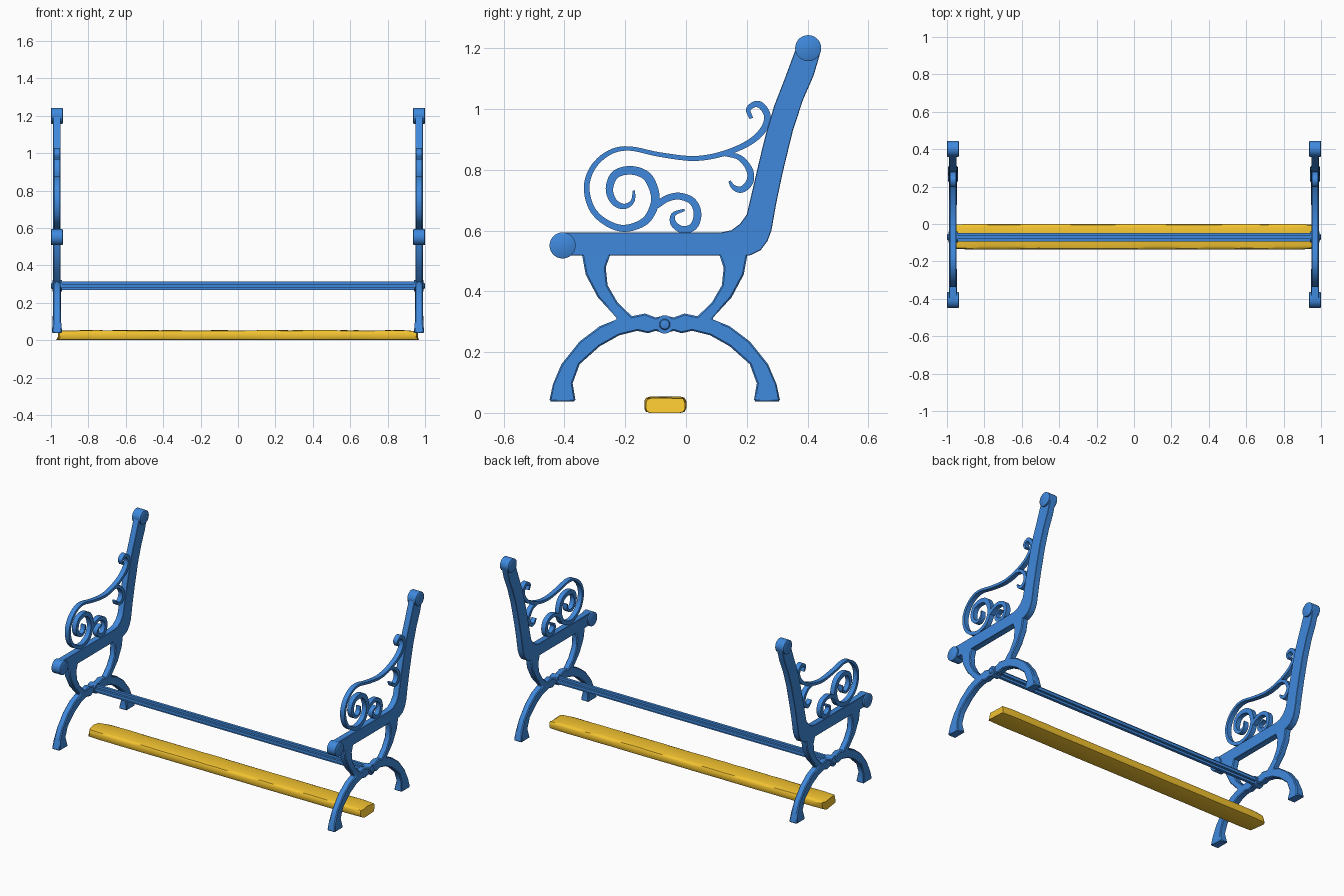
import bpy, bmesh, math, random
from mathutils import Vector

if "Cube" in bpy.data.objects:
    bpy.data.objects.remove(bpy.data.objects["Cube"])

random.seed(4)
XC = 0.968  # centre plane of each cast side frame


def material(name, rgb):
    m = bpy.data.materials.new(name)
    m.diffuse_color = (*rgb, 1)
    m.use_nodes = True
    m.node_tree.nodes["Principled BSDF"].inputs["Base Color"].default_value = m.diffuse_color
    return m


IRON = material("painted_iron", (0.05, 0.25, 0.72))
WOOD = material("yellow_wood", (0.9, 0.55, 0.03))


def finish(name, bm, mat, mirror=True, bevel=0, angle=35):
    bmesh.ops.recalc_face_normals(bm, faces=bm.faces)
    me = bpy.data.meshes.new(name)
    bm.to_mesh(me)
    bm.free()
    for p in me.polygons:
        p.use_smooth = True
    me.set_sharp_from_angle(angle=math.radians(angle))
    me.materials.append(mat)
    ob = bpy.data.objects.new(name, me)
    bpy.context.collection.objects.link(ob)
    if bevel:
        b = ob.modifiers.new("bevel", 'BEVEL')
        b.width, b.segments, b.limit_method = bevel, 1, 'ANGLE'
        b.angle_limit = math.radians(60)
    if mirror:
        ob.modifiers.new("mirror", 'MIRROR').use_axis[0] = True
    return ob


def loft(bm, rings):
    """Skin closed rings of points and cap both ends."""
    vs = [[bm.verts.new(p) for p in r] for r in rings]
    n = len(vs[0])
    for a, b in zip(vs, vs[1:]):
        for i in range(n):
            j = (i + 1) % n
            bm.faces.new((a[i], a[j], b[j], b[i]))
    bm.faces.new(vs[0])
    bm.faces.new(vs[-1])


def plate(name, pts, half, bevel=0):
    bm = bmesh.new()
    loft(bm, [[(XC + s * half, y, z) for y, z in pts] for s in (-1, 1)])
    return finish(name, bm, IRON, bevel=bevel)


def spline(pts, steps=5):
    """Catmull-Rom samples through the points."""
    p = [Vector(q) for q in pts]
    p = [2 * p[0] - p[1]] + p + [2 * p[-1] - p[-2]]
    out = []
    for i in range(1, len(p) - 2):
        a, b, c, d = p[i - 1:i + 3]
        for k in range(steps):
            t = k / steps
            out.append(0.5 * (2 * b + (c - a) * t + (2 * a - 5 * b + 4 * c - d) * t * t
                              + (3 * b - a - 3 * c + d) * t ** 3))
    return out + [p[-2]]


def scroll(name, pts, widths, half=0.015):
    """Flat bar following a curve with changing width."""
    path = spline(pts)
    rings = []
    for i, q in enumerate(path):
        t = path[min(i + 1, len(path) - 1)] - path[max(i - 1, 0)]
        n = Vector((-t.y, t.x)).normalized()
        f = i / (len(path) - 1) * (len(widths) - 1)
        k = min(int(f), len(widths) - 2)
        n *= 0.5 * (widths[k] + (widths[k + 1] - widths[k]) * (f - k))
        a, b = q + n, q - n
        rings.append([(XC - half, *a), (XC + half, *a), (XC + half, *b), (XC - half, *b)])
    bm = bmesh.new()
    loft(bm, rings)
    return finish(name, bm, IRON)


def disc(name, y, z, steps, sides=28):
    """Turned part along x from (offset, radius) steps."""
    bm = bmesh.new()
    loft(bm, [[(XC + dx, y + r * math.cos(2 * math.pi * i / sides),
                z + r * math.sin(2 * math.pi * i / sides)) for i in range(sides)]
              for dx, r in steps])
    return finish(name, bm, IRON)


# Seat bar and leaning back post
plate("seat_and_back_post", [
    (-.406, .594), (.117, .594), (.15, .601), (.178, .622), (.2, .653), (.218, .73),
    (.24, .825), (.262, .915), (.29, 1.01), (.325, 1.1), (.362, 1.2), (.402, 1.225),
    (.442, 1.185), (.42, 1.11), (.385, 1.03), (.352, .93), (.318, .79), (.297, .69),
    (.281, .6), (.268, .565), (.245, .535), (.21, .518), (-.406, .518)], 0.02, 0.002)

# Round ends of the seat bar and back post
ROLL = [(-.032, .038), (-.029, .043), (.029, .043), (.032, .038)]
disc("seat_roll", -.406, .551, ROLL)
disc("back_roll", .402, 1.2, ROLL)

# Curved crossing legs: one half outline, reflected front to back
half_leg = [
    (-.07, .32), (-.1, .314), (-.135, .327), (-.178, .318), (-.225, .363), (-.258, .42),
    (-.264, .478), (-.248, .525), (-.343, .525), (-.33, .455), (-.29, .38), (-.225, .309),
    (-.284, .285), (-.35, .235), (-.41, .16), (-.438, .094), (-.45, .038), (-.363, .038),
    (-.373, .097), (-.35, .16), (-.284, .219), (-.22, .255), (-.16, .27), (-.125, .262),
    (-.1, .27), (-.07, .262)]
legs = plate("crossed_legs", half_leg + [(-.14 - y, z) for y, z in half_leg[-2:0:-1]], 0.02, 0.005)
for v in legs.data.vertices:  # flared feet
    if v.co.z < 0.06:
        v.co.x = XC + (v.co.x - XC) * 1.4

# Arm rest scrolls
scroll("arm_scroll", [
    (.215, .969), (.205, .998), (.228, 1.016), (.251, 1.008), (.268, .975), (.255, .933),
    (.209, .89), (.126, .854), (.028, .837), (-.087, .85), (-.186, .87), (-.251, .857),
    (-.304, .811), (-.327, .745), (-.31, .673), (-.264, .627), (-.202, .607), (-.136, .63),
    (-.105, .68), (-.103, .725), (-.128, .778), (-.179, .798), (-.232, .785),
    (-.252, .738), (-.238, .696), (-.205, .679), (-.176, .696), (-.171, .732)],
    [.012, .022, .022, .017, .014, .018, .02, .026, .03, .027, .02, .008])
scroll("small_scroll", [
    (-.097, .683), (-.061, .706), (-.021, .713), (.021, .696), (.038, .656), (.025, .614),
    (-.011, .603), (-.041, .623), (-.041, .653), (-.005, .668)], [.022, .023, .026, .022, .008])
scroll("lower_curl", [
    (.123, .853), (.176, .84), (.209, .80), (.21, .761), (.184, .735), (.157, .742),
    (.143, .763)], [.014, .02, .024, .02, .008])

# Hubs where the stretcher passes through the legs
disc("stretcher_hub", -.07, .291, [(-.028, .03), (.024, .03), (.024, .018), (.03, .015), (.032, .006)], 20)

# Ribbed stretcher rail
bm = bmesh.new()
R, W = .023, .009
cross = [(W, R), (W, W), (R, W), (R, -W), (W, -W), (W, -R),
         (-W, -R), (-W, -W), (-R, -W), (-R, W), (-W, W), (-W, R)]
loft(bm, [[(x, -.07 + a, .292 + b) for a, b in cross] for x in (-.955, .955)])
finish("stretcher_rail", bm, IRON, mirror=False)

# Worn wooden slat lying on the ground, with ragged ends
section = [(-.05, 0), (-.064, .004), (-.069, .014), (-.069, .04), (-.063, .05), (-.05, .054),
           (0, .054), (.05, .054), (.063, .05), (.069, .04), (.069, .014), (.064, .004), (.05, 0)]
N = 30
rings = []
for k in range(N + 1):
    x = -.95 + 1.9 * k / N
    end = k in (0, N)
    ring = []
    for y, z in section:
        dx = math.copysign(.02 - z * .55 + random.uniform(-.012, .008), x) if end else 0
        s = .93 if end else 1 - random.uniform(0, .025)
        dz = random.uniform(0, .008) if end else random.uniform(0, .002)
        ring.append((x + dx, -.068 + y * s, z - dz if z > .03 else z))
    rings.append(ring)
bm = bmesh.new()
loft(bm, rings)
finish("wooden_slat", bm, WOOD, mirror=False, angle=40)
